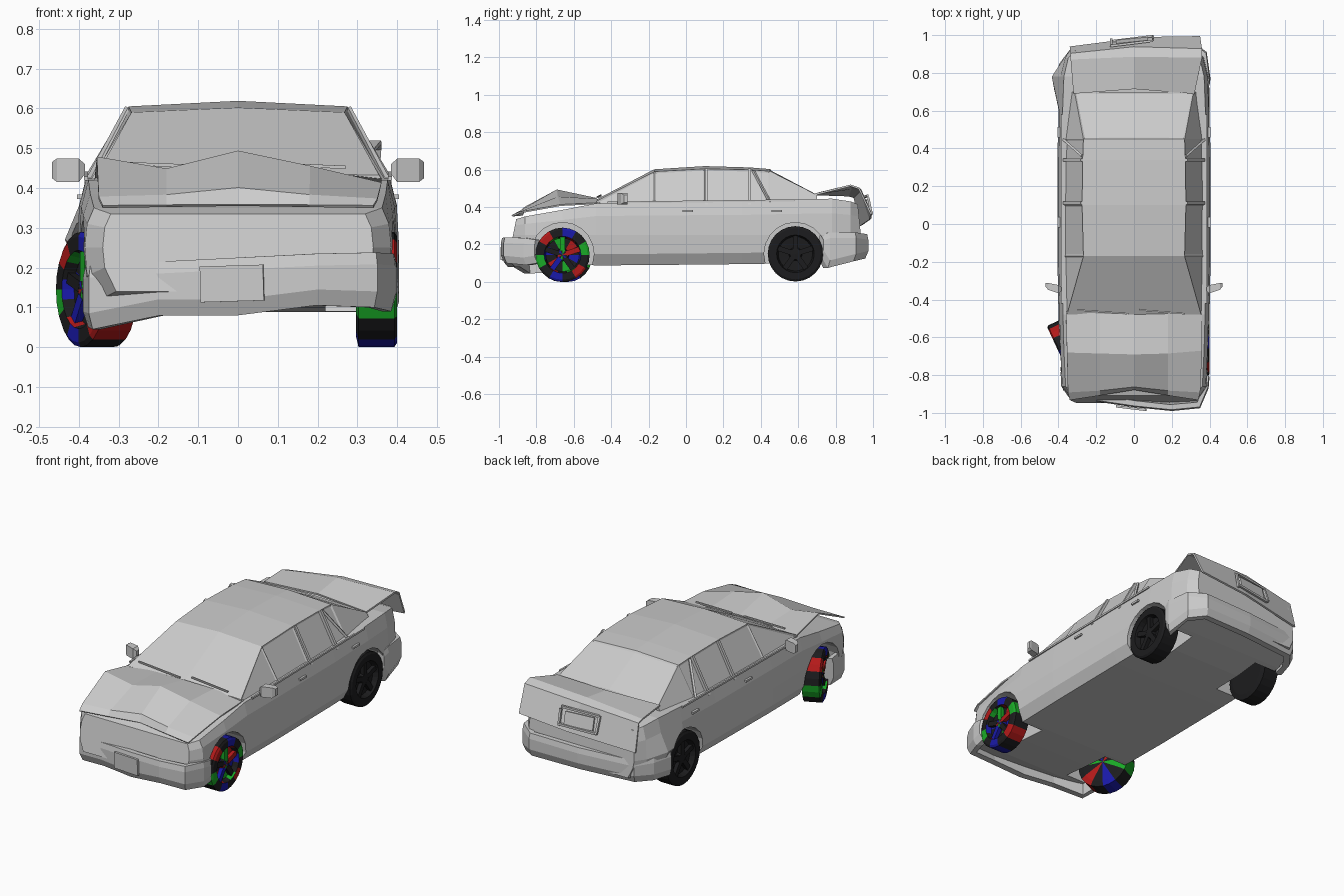
import bpy, bmesh, math
from mathutils import Vector, Matrix, Euler

if "Cube" in bpy.data.objects:
    bpy.data.objects.remove(bpy.data.objects["Cube"])


def finish(name, bm, mats=()):
    bmesh.ops.recalc_face_normals(bm, faces=bm.faces[:])
    me = bpy.data.meshes.new(name)
    bm.to_mesh(me)
    bm.free()
    ob = bpy.data.objects.new(name, me)
    for m in mats:
        me.materials.append(m)
    bpy.context.collection.objects.link(ob)
    return ob


def skin(rings, closed=True, caps=True):
    bm = bmesh.new()
    vs = [[bm.verts.new(p) for p in r] for r in rings]
    n = len(vs[0])
    faces = []
    for a, b in zip(vs, vs[1:]):
        faces.append([bm.faces.new((a[j], a[(j + 1) % n], b[(j + 1) % n], b[j]))
                      for j in range(n if closed else n - 1)])
    if caps:
        bm.faces.new(vs[0])
        bm.faces.new(vs[-1][::-1])
    return bm, faces


def box(name, loc, size, rot=(0, 0, 0), mats=()):
    bm = bmesh.new()
    m = Matrix.LocRotScale(Vector(loc), Euler(rot), Vector(size))
    bmesh.ops.create_cube(bm, size=1, matrix=m)
    return finish(name, bm, mats)


def bar(name, a, b, t):
    a, b = Vector(a), Vector(b)
    q = (b - a).to_track_quat('Z', 'Y')
    return box(name, (a + b) / 2, (t, t, (b - a).length), q.to_euler())


def material(name, rgb):
    m = bpy.data.materials.new(name)
    m.diffuse_color = (*rgb, 1)
    m.use_nodes = True
    m.node_tree.nodes["Principled BSDF"].inputs["Base Color"].default_value = m.diffuse_color
    return m


# lower body: y, half width, bottom, deck height, lean
rings = []
for y, w, zb, zd, lean in [
        (-.935, .34, .14, .335, .2), (-.86, .385, .12, .35, 0), (-.66, .395, .10, .385, 0),
        (-.48, .40, .088, .42, 0), (-.2, .405, .09, .425, 0), (.3, .405, .095, .43, 0),
        (.6, .402, .10, .44, 0), (.78, .395, .12, .445, 0), (.88, .37, .14, .43, 0),
        (.94, .33, .15, .415, -.1)]:
    half = [(.90, zb), (.985, zb + .06), (1, .25), (.985, .25 + .6 * (zd - .25)), (.94, zd)]
    right = [(w * f, y + lean * (z - .2), z) for f, z in half]
    left = [(-x, yy, z) for x, yy, z in right[::-1]]
    if y == .78:  # dented rear quarter
        left[2] = (-.435, y, .27)
    rings.append(right + left)
body = finish("body", skin(rings)[0])

# wheel arches
for side in (-1, 1):
    for y in (-.66, .585):
        bm = bmesh.new()
        m = Matrix.Translation((side * .37, y, .15)) @ Matrix.Rotation(math.pi / 2, 4, 'Y')
        bmesh.ops.create_cone(bm, cap_ends=True, segments=20, radius1=.168, radius2=.168,
                              depth=.30, matrix=m)
        cut = finish("arch_cutter", bm)
        cut.hide_render = True
        cut.hide_viewport = True
        mod = body.modifiers.new("arch", 'BOOLEAN')
        mod.operation = 'DIFFERENCE'
        mod.solver = 'EXACT'
        mod.object = cut

# cabin: y, base half width, top half width, top height, centre height
rings = []
for y, wb, wt, zt, zc in [(-.48, .372, .355, .432, .44), (-.17, .382, .268, .59, .602),
                          (.10, .383, .275, .605, .619), (.34, .382, .272, .60, .612),
                          (.45, .38, .268, .592, .603), (.70, .35, .315, .465, .472)]:
    rings.append([(-wb, y, .40), (-wt, y, zt), (0, y, zc), (wt, y, zt), (wb, y, .40)])
bm, f = skin(rings)
for group in [f[0][1:3], f[4][1:3]] + [[f[i][j]] for i in range(4) for j in (0, 3)]:
    bmesh.ops.inset_region(bm, faces=group, thickness=.012, depth=-.005)
finish("cabin", bm)


def panel(name, rows, thickness):
    ob = finish(name, skin(rows, closed=False, caps=False)[0])
    m = ob.modifiers.new("thickness", 'SOLIDIFY')
    m.thickness = thickness
    m.offset = 0
    return ob


# crumpled hood
panel("hood", [
    [(-.36, -.46, .425), (-.18, -.475, .44), (0, -.48, .445), (.18, -.475, .44), (.36, -.46, .42)],
    [(-.355, -.68, .475), (-.18, -.685, .445), (0, -.69, .49), (.18, -.685, .452), (.36, -.67, .41)],
    [(-.35, -.89, .375), (-.18, -.88, .38), (0, -.86, .398), (.18, -.88, .38), (.35, -.89, .37)],
    [(-.34, -.93, .353), (-.18, -.905, .355), (0, -.875, .357), (.18, -.905, .355), (.34, -.93, .353)]],
    .008)

# sprung trunk lid
panel("trunk_lid", [
    [(-.32, .69, .468), (0, .715, .475), (.32, .69, .468)],
    [(-.335, .87, .462), (0, .885, .50), (.36, .88, .515)],
    [(-.335, .90, .452), (0, .935, .488), (.36, .925, .50)],
    [(-.34, .935, .30), (.05, .985, .335), (.35, .99, .36)]], .01)
for x in (-.12, .10):
    bar("plate_frame_side", (x, .96 + x * .15, .45), (x, .985 + x * .08, .36), .012)
for z, y in ((.45, .958), (.36, .983)):
    bar("plate_frame_edge", (-.12, y - .015, z), (.10, y + .012, z + .01), .012)
box("rear_plate", (-.01, .968, .405), (.17, .01, .07), (.25, 0, .1))


# bumpers: path of x, y, top, bottom
def bumper(name, path, centre_y):
    rings = []
    for x, y, zt, zb in path:
        inward = Vector((0 - x, (centre_y - y) * 2, 0)).normalized() * .035
        p = Vector((x, y, 0))
        rings.append([p + inward + Vector((0, 0, zt)), p + inward * .2 + Vector((0, 0, zt)),
                      p + Vector((0, 0, zt - .03)), p + Vector((0, 0, zb + .04)),
                      p + inward * .5 + Vector((0, 0, zb)), p + inward * 1.6 + Vector((0, 0, zb))])
    finish(name, skin(rings)[0])


bumper("front_bumper", [
    (-.39, -.76, .20, .05), (-.375, -.88, .205, .045), (-.20, -.94, .215, .08),
    (0, -.97, .225, .08), (.20, -.99, .235, .105), (.35, -.975, .238, .10),
    (.395, -.87, .235, .09), (.40, -.81, .225, .10)], -.6)
bumper("rear_bumper", [
    (-.43, .745, .26, .12), (-.395, .85, .255, .12), (-.33, .935, .25, .125),
    (0, .97, .25, .125), (.30, .975, .255, .125), (.385, .91, .265, .11),
    (.405, .77, .265, .075), (.40, .735, .25, .13)], .6)
box("front_plate", (-.015, -.975, .16), (.16, .012, .09), (0, -.03, -.12))

# mirrors, pillars, handles, side trim
for s in (-1, 1):
    rings = [[(s * x, y - d, z0), (s * x, y + d, z0), (s * x, y + d, z1), (s * x, y - d, z1)]
             for x, y, d, z0, z1 in ((.385, -.345, .012, .435, .46), (.40, -.345, .022, .415, .474),
                                     (.455, -.33, .018, .415, .474), (.468, -.322, .01, .425, .465))]
    finish("mirror", skin(rings)[0])
    for y in (.11, .34):
        bar("window_pillar", (s * .38, y, .41), (s * .276, y, .602), .016)
    bar("quarter_window_bar", (s * .377, .45, .425), (s * .275, .36, .595), .012)
    for y in (.01, .485):
        box("door_handle", (s * .396, y, .378), (.016, .055, .011))
    bar("window_sill", (s * .382, -.42, .424), (s * .382, .58, .436), .010)

# wipers
for a, b in (((-.30, -.455, .462), (-.03, -.475, .452)), ((.03, -.455, .462), (.27, -.475, .452))):
    bar("wiper", a, b, .008)

# wheels
black = material("tyre_black", (.012, .012, .013))
red = material("red", (.45, .01, .01))
green = material("green", (.01, .40, .02))
blue = material("blue", (.01, .01, .40))


def wheel(name, loc, r, side, turn=0, colours=(black,)):
    n = 24
    prof = [(.002, -.052), (.80, -.052), (1, -.045), (1, .045), (.92, .052), (.68, .052),
            (.62, .022), (.24, .018), (.20, .040), (.002, .042)]
    rings = []
    for p, x in prof:
        rings.append([(x, p * r * math.cos(2 * math.pi * i / n), p * r * math.sin(2 * math.pi * i / n))
                      for i in range(n)])
    bm, faces = skin(rings)
    for row, fs in enumerate(faces):
        for i, f in enumerate(fs):
            f.material_index = ((i + row * (row > 4)) // 2) % len(colours)
    for k in range(5):  # spokes
        m = Matrix.Rotation(2 * math.pi * k / 5, 4, 'X') @ Matrix.Translation((.03, 0, .42 * r))
        vs = bmesh.ops.create_cube(bm, size=1, matrix=m @ Matrix.Diagonal((.022, .028, .54 * r, 1)))['verts']
        for f in {f for v in vs for f in v.link_faces}:
            f.material_index = k % len(colours)
    flip = 0 if side > 0 else math.pi
    bm.transform(Matrix.Translation(loc) @ Matrix.Rotation(turn + flip, 4, 'Z'))
    finish(name, bm, colours)


mix = (green, black, blue, black, red, black)
wheel("front_right_wheel", (.348, -.66, .145), .145, 1, 0, mix)
wheel("front_left_wheel", (-.354, -.65, .145), .145, -1, math.radians(25), mix)
for s in (-1, 1):
    wheel("rear_wheel", (s * .348, .585, .15), .148, s)
